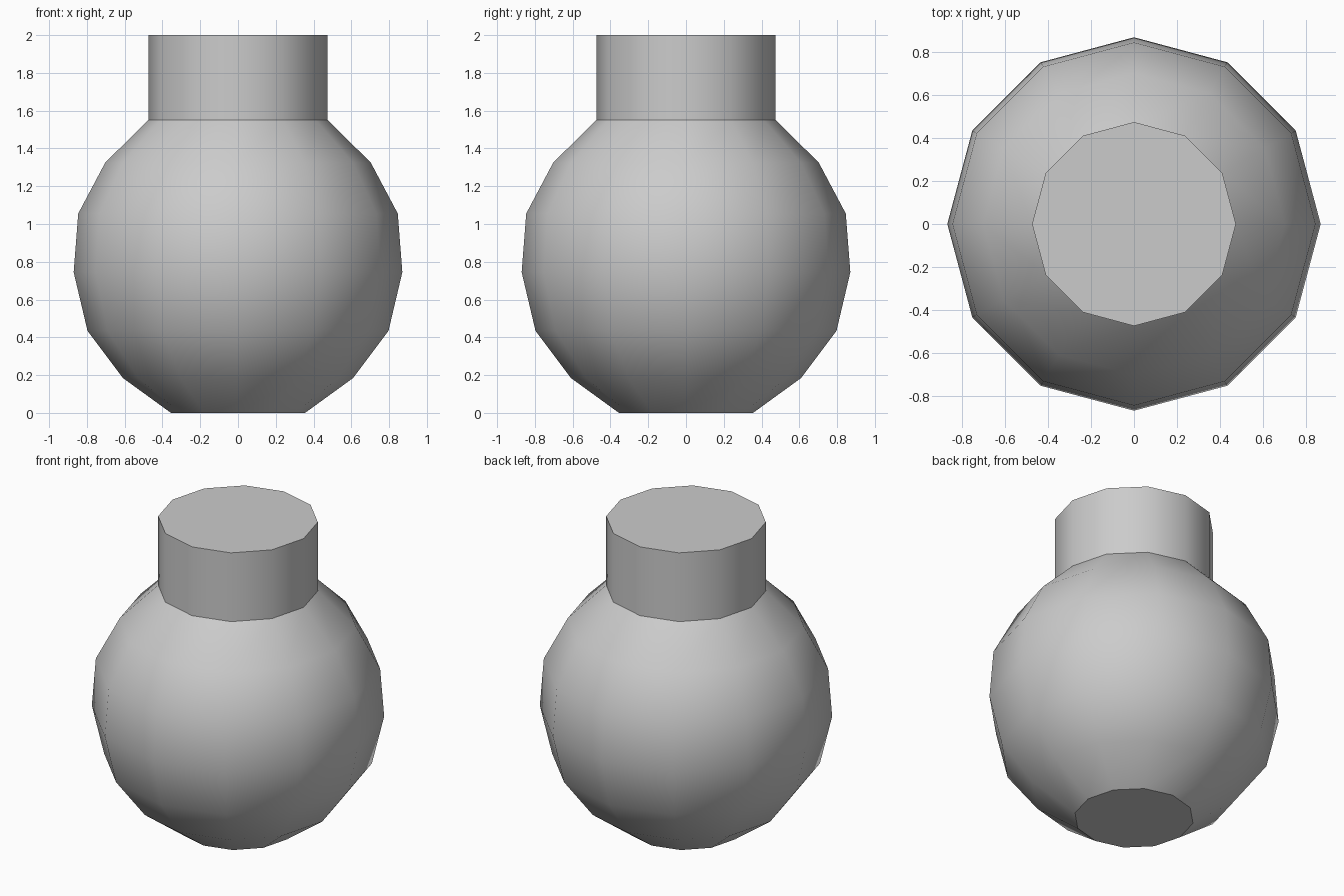
import bpy, bmesh
from math import cos, sin, tau, radians

if "Cube" in bpy.data.objects:
    bpy.data.objects.remove(bpy.data.objects["Cube"])

SIDES = 12

# Half profile of the flask, (radius, height) from base to neck rim
PROFILE = [(0.355, 0.0), (0.61, 0.185), (0.797, 0.435), (0.87, 0.745),
           (0.846, 1.055), (0.703, 1.325), (0.475, 1.55), (0.475, 2.0)]


def lathe(name, profile, sides):
    """Closed turned solid around z with flat end caps."""
    bm = bmesh.new()
    rings = [[bm.verts.new((r * cos(tau * i / sides), r * sin(tau * i / sides), z))
              for i in range(sides)] for r, z in profile]
    for low, high in zip(rings, rings[1:]):
        for i in range(sides):
            j = (i + 1) % sides
            bm.faces.new((low[i], low[j], high[j], high[i]))
    bm.faces.new(rings[0][::-1])
    bm.faces.new(rings[-1])
    mesh = bpy.data.meshes.new(name)
    bm.to_mesh(mesh)
    bm.free()
    obj = bpy.data.objects.new(name, mesh)
    bpy.context.collection.objects.link(obj)
    return obj


# Round flask body with a straight neck
flask = lathe("round_flask", PROFILE, SIDES)
bpy.context.view_layer.objects.active = flask
flask.select_set(True)
bpy.ops.object.shade_smooth_by_angle(angle=radians(33))
